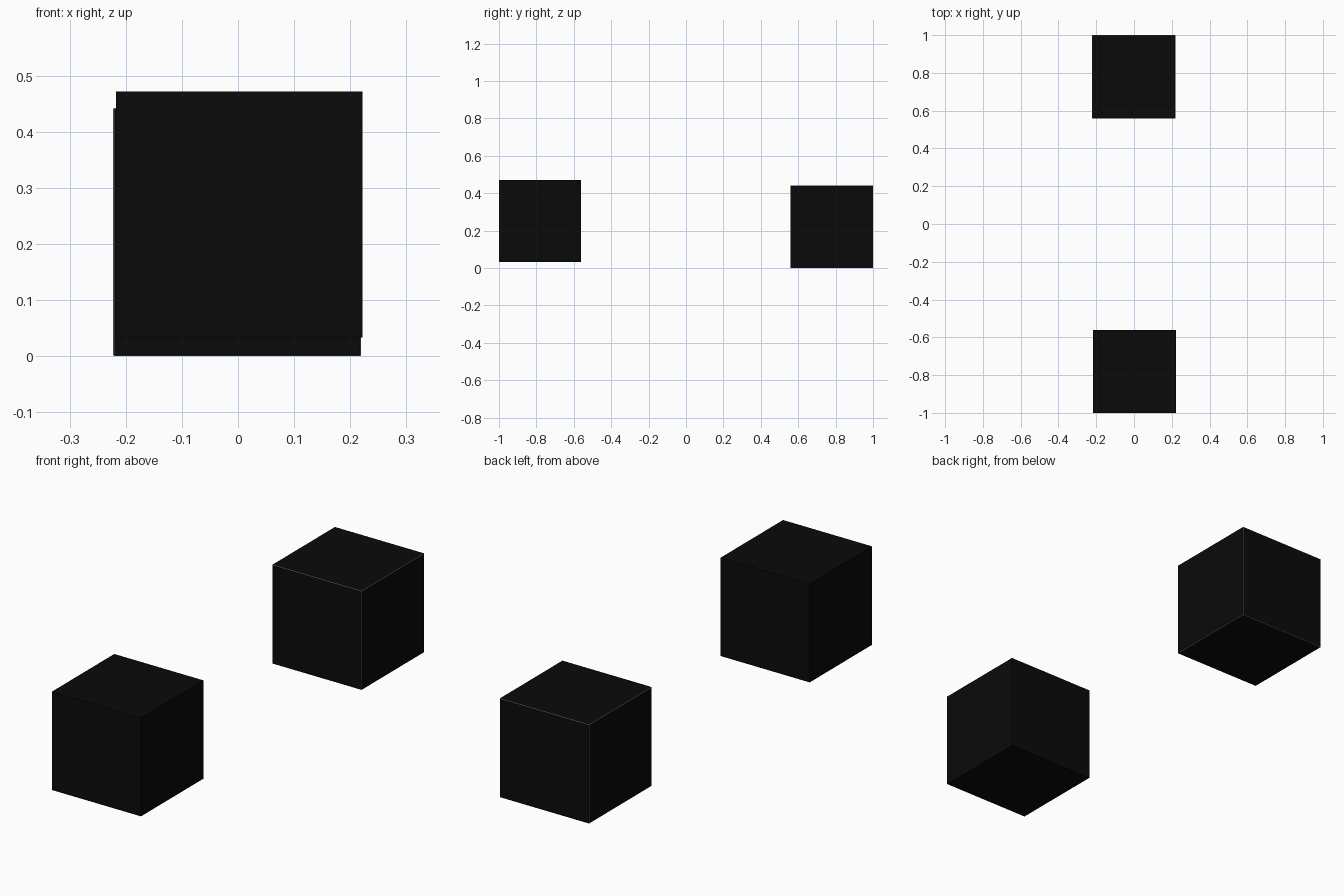
import bpy, bmesh
from mathutils import Matrix

if "Cube" in bpy.data.objects:
    bpy.data.objects.remove(bpy.data.objects["Cube"])


def material(name, color):
    m = bpy.data.materials.new(name)
    m.diffuse_color = color
    m.use_nodes = True
    m.node_tree.nodes["Principled BSDF"].inputs["Base Color"].default_value = m.diffuse_color
    return m


black = material("black", (0.003, 0.003, 0.003, 1))
grey = material("edge_grey", (0.25, 0.25, 0.25, 1))


def cube(name, center, size, edge=0):
    bm = bmesh.new()
    bmesh.ops.create_cube(bm, size=size, matrix=Matrix.Translation(center))
    if edge:
        bmesh.ops.bevel(bm, geom=bm.edges[:], offset=edge, segments=1,
                        affect='EDGES', material=1)
    mesh = bpy.data.meshes.new(name)
    bm.to_mesh(mesh)
    bm.free()
    mesh.materials.append(black)
    mesh.materials.append(grey)
    bpy.context.collection.objects.link(bpy.data.objects.new(name, mesh))


# Plain sharp cube, slightly raised
cube("front_cube", (0.002, -0.7805, 0.2525), 0.439)
# Cube with thin grey chamfered edges, on the ground
cube("back_cube", (-0.0015, 0.779, 0.221), 0.442, edge=0.002)
